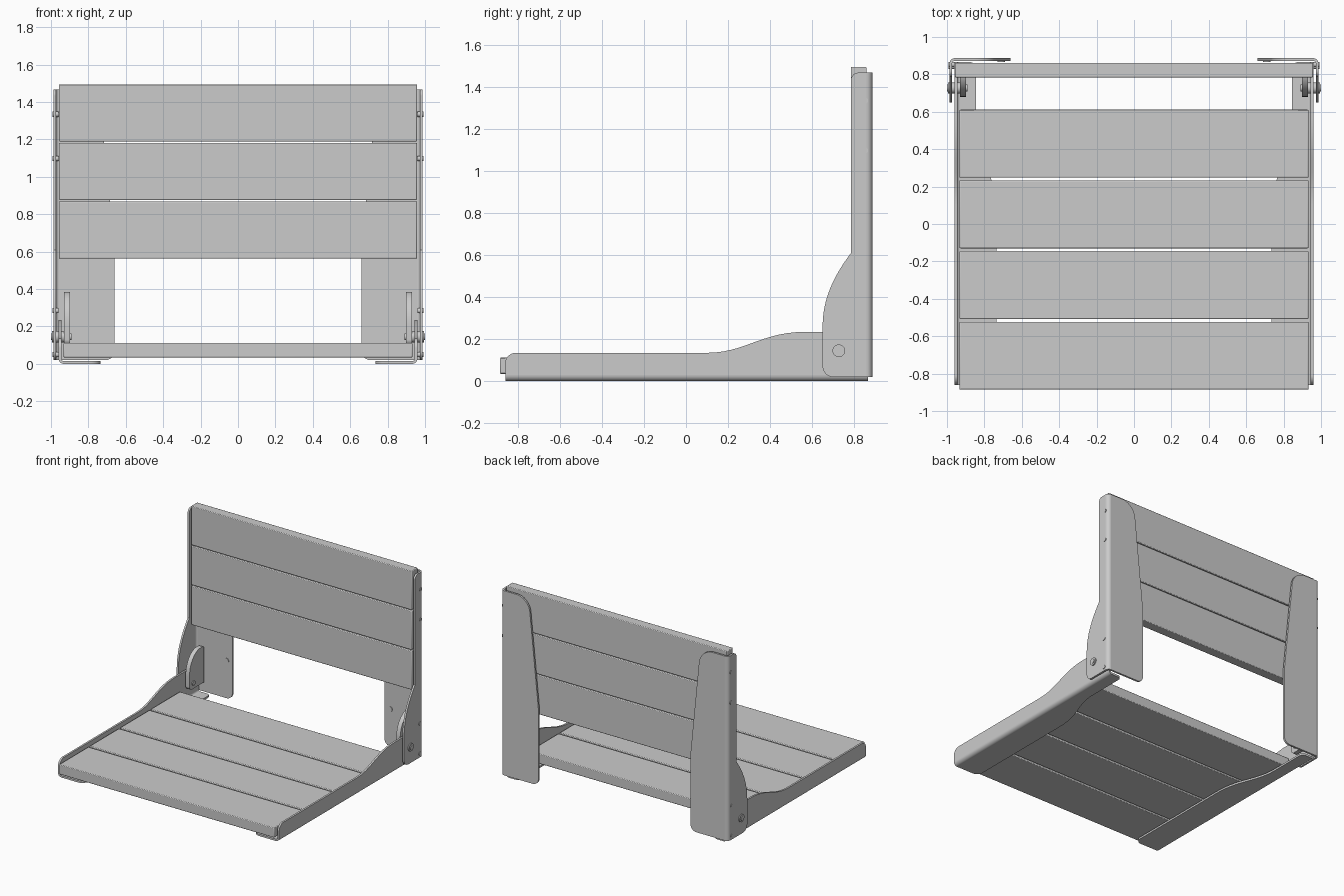
import bpy, bmesh, math
from mathutils import Vector
from mathutils.geometry import interpolate_bezier

if "Cube" in bpy.data.objects:
    bpy.data.objects.remove(bpy.data.objects["Cube"])


def fillet(pts, steps=8):
    """Polygon with rounded corners; each point is (u, v) or (u, v, radius)."""
    out, n = [], len(pts)
    for i, p in enumerate(pts):
        c = Vector(p[:2])
        if len(p) < 3:
            out.append(c)
            continue
        a = (Vector(pts[i - 1][:2]) - c).normalized()
        b = (Vector(pts[(i + 1) % n][:2]) - c).normalized()
        half = a.angle(b) / 2
        r = p[2]
        t = r / math.tan(half)
        mid = c + (a + b).normalized() * (r / math.sin(half))
        s, e = c + a * t - mid, c + b * t - mid
        for k in range(steps + 1):
            d = s.lerp(e, k / steps).normalized() * r
            out.append(mid + d)
    return out


def bez(a, b, c, d, n=14):
    pts = interpolate_bezier(*[Vector((*p, 0)) for p in (a, b, c, d)], n)
    return [(p.x, p.y) for p in pts]


def arc_strip(cu, cv, r0, r1, a0, a1, n=8):
    ang = [math.radians(a0 + (a1 - a0) * k / n) for k in range(n + 1)]
    return ([(cu + r1 * math.cos(a), cv + r1 * math.sin(a)) for a in ang] +
            [(cu + r0 * math.cos(a), cv + r0 * math.sin(a)) for a in reversed(ang)])


def circle(cu, cv, r, n=24):
    return [(cu + r * math.cos(2 * math.pi * k / n), cv + r * math.sin(2 * math.pi * k / n))
            for k in range(n)]


def part(name, prisms, mirror=True, bevel=0.0):
    """Each prism is (axis, outline, low, high); all go in one object."""
    place = {'X': lambda u, v, w: (w, u, v),
             'Y': lambda u, v, w: (u, w, v),
             'Z': lambda u, v, w: (u, v, w)}
    bm = bmesh.new()
    for axis, outline, lo, hi in prisms:
        f = place[axis]
        low = [bm.verts.new(f(p[0], p[1], lo)) for p in outline]
        high = [bm.verts.new(f(p[0], p[1], hi)) for p in outline]
        n = len(low)
        bm.faces.new(low)
        bm.faces.new(high)
        for i in range(n):
            j = (i + 1) % n
            bm.faces.new((low[i], low[j], high[j], high[i]))
    bmesh.ops.recalc_face_normals(bm, faces=bm.faces)
    me = bpy.data.meshes.new(name)
    bm.to_mesh(me)
    bm.free()
    ob = bpy.data.objects.new(name, me)
    bpy.context.collection.objects.link(ob)
    bpy.ops.object.select_all(action='DESELECT')
    ob.select_set(True)
    bpy.context.view_layer.objects.active = ob
    bpy.ops.object.shade_smooth_by_angle(angle=math.radians(30))
    if bevel:
        b = ob.modifiers.new("bevel", 'BEVEL')
        b.width, b.segments = bevel, 2
    if mirror:
        ob.modifiers.new("mirror", 'MIRROR')
    return ob


def box(x, y0, y1):
    return [(-x, y0), (x, y0), (x, y1), (-x, y1)]


# Seat slats
for i in range(4):
    y = -0.886 + i * 0.378
    part(f"seat_slat_{i + 1}", [('Z', box(0.933, y, y + 0.363), 0.035, 0.112)], False, 0.005)

# Back slats
for i in range(3):
    z = 0.563 + i * 0.313
    part(f"back_slat_{i + 1}", [('Y', box(0.957, z, z + 0.306), 0.784, 0.86)], False, 0.005)

# Seat side brackets: upright plate, rounded bend and bottom flange
seat_side = fillet([(0.865, 0.03), (0.865, 0.235, 0.03)]
                   + bez((0.57, 0.235), (0.36, 0.235), (0.28, 0.135), (0.10, 0.135))
                   + [(-0.86, 0.135, 0.05), (-0.86, 0.03)])
seat_flange = fillet([(0.93, 0.865), (0.845, 0.865, 0.03), (0.845, 0.61)]
                     + bez((0.845, 0.55), (0.845, 0.36), (0.735, 0.28), (0.735, 0.05))
                     + [(0.735, -0.86, 0.05), (0.93, -0.86)])
part("seat_bracket", [
    ('X', seat_side, 0.945, 0.96),
    ('Y', arc_strip(0.93, 0.03, 0.015, 0.03, -90, 0), -0.86, 0.865),
    ('Z', seat_flange, 0.0, 0.015)])

# Back side brackets: side plate with hinge ear, bend and tapering rear flange
back_side = fillet([(0.857, 0.02), (0.65, 0.02, 0.05)]
                   + bez((0.65, 0.26), (0.65, 0.40), (0.71, 0.51), (0.785, 0.61))
                   + [(0.785, 1.468, 0.035), (0.857, 1.468)])
back_flange = fillet([(0.957, 0.02), (0.66, 0.02, 0.05), (0.66, 0.62, 0.5),
                      (0.745, 1.468, 0.12), (0.957, 1.468)])
part("back_bracket", [
    ('X', back_side, 0.972, 0.987),
    ('Z', arc_strip(0.957, 0.857, 0.015, 0.03, 0, 90), 0.02, 1.468),
    ('Y', back_flange, 0.872, 0.887)])

# Inner hinge stops
stop = fillet([(0.86, 0.10), (0.86, 0.385, 0.02)]
              + bez((0.80, 0.385), (0.74, 0.375), (0.68, 0.31), (0.68, 0.21))
              + [(0.68, 0.10, 0.03)])
part("hinge_stop", [('X', stop, 0.897, 0.931)])

# Pivot bolts with washers
part("pivot_bolt", [
    ('X', circle(0.727, 0.145, 0.018), 0.89, 1.0),
    ('X', circle(0.727, 0.145, 0.03), 0.986, 0.995),
    ('X', circle(0.727, 0.145, 0.03), 0.931, 0.973)])

# Side rivets
part("side_rivets", [('X', circle(y, z, 0.014, 16), 0.96, 0.991)
                     for y, z in ((0.853, 1.335), (0.853, 1.098), (0.843, 0.285), (0.843, 0.05))])

# Mounting screws on the rear flanges
part("mounting_screws", [('Y', circle(0.71, 0.315, 0.02), 0.867, 0.88)])
